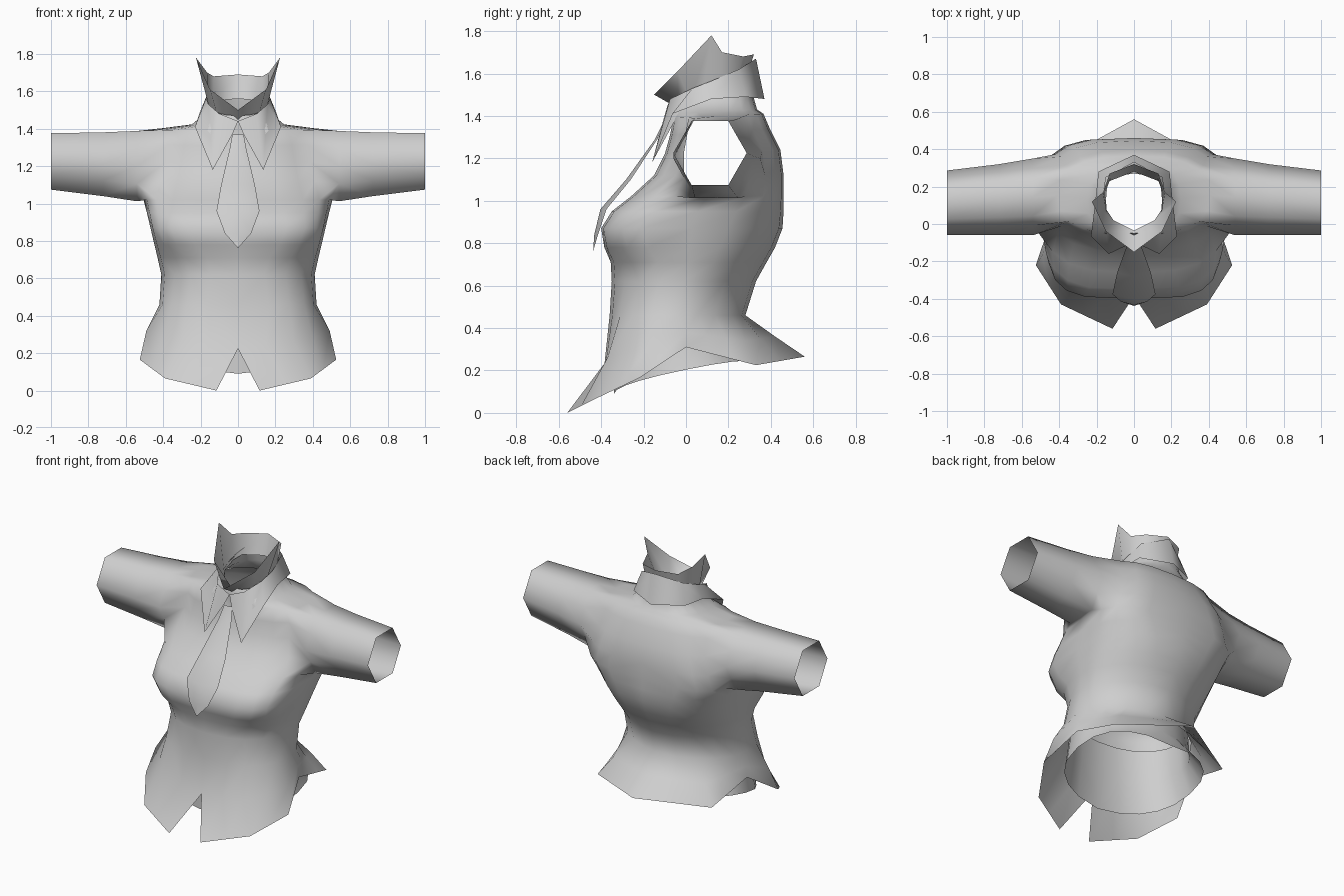
import bpy, bmesh
from math import sin, cos, radians, degrees, atan2, pi
from mathutils import Vector

cube = bpy.data.objects.get("Cube")
if cube:
    bpy.data.objects.remove(cube, do_unlink=True)

cloth = bpy.data.materials.new("light_grey_cloth")
cloth.use_nodes = True
grey = (0.62, 0.62, 0.62, 1)
cloth.diffuse_color = grey
cloth.node_tree.nodes["Principled BSDF"].inputs["Base Color"].default_value = grey

COLS = 10  # columns from front centre to back centre on one half


def half_ring(zf, zb, hw, yf, yb, pf=0.8, pb=0.8):
    """Half cross-section from front centre to back centre; low powers are squarer."""
    yc, hd, pts = (yf + yb) / 2, (yb - yf) / 2, []
    for k in range(COLS + 1):
        a = radians(180 * k / COLS - 90)
        p = pf if a < 0 else pb
        s = abs(sin(a)) ** p * (-1 if a < 0 else 1)
        x = 0 if k in (0, COLS) else hw * cos(a) ** p
        pts.append(Vector((x, yc + hd * s, zf + (zb - zf) * (s + 1) / 2)))
    return pts


def spread(keys):
    """Straight edges through key points placed at given columns."""
    pts = []
    for (k0, a), (k1, b) in zip(keys, keys[1:]):
        for k in range(k0, k1):
            pts.append(Vector(a).lerp(Vector(b), (k - k0) / (k1 - k0)))
    return pts + [Vector(keys[-1][1])]


def loft(bm, rows, skip=lambda r, c: False):
    grid = [[bm.verts.new(p) for p in row] for row in rows]
    for r in range(len(grid) - 1):
        for c in range(len(grid[0]) - 1):
            if not skip(r, c):
                bm.faces.new((grid[r][c], grid[r][c + 1],
                              grid[r + 1][c + 1], grid[r + 1][c]))
    return grid


def finish(name, bm):
    """Weld, shade smooth and mirror a half mesh across x = 0."""
    bmesh.ops.remove_doubles(bm, verts=bm.verts[:], dist=0.0001)
    bmesh.ops.recalc_face_normals(bm, faces=bm.faces[:])
    me = bpy.data.meshes.new(name)
    bm.to_mesh(me)
    bm.free()
    me.materials.append(cloth)
    me.shade_smooth()
    ob = bpy.data.objects.new(name, me)
    bpy.context.scene.collection.objects.link(ob)
    mirror = ob.modifiers.new("Mirror", "MIRROR")
    mirror.use_clip = True
    mirror.merge_threshold = 0.0005


def strip(name, rows):
    bm = bmesh.new()
    loft(bm, rows)
    finish(name, bm)


# Jacket: flared hem with a front slit, body, shoulders and neck
hem = spread([(0, (0.115, -0.56, 0)), (2, (0.39, -0.43, 0.065)),
              (4, (0.525, -0.22, 0.165)), (5, (0.45, 0, 0.31)),
              (8, (0.42, 0.33, 0.225)), (10, (0, 0.56, 0.265))])
flare = spread([(0, (0, -0.385, 0.225)), (2, (0.3, -0.37, 0.26)),
                (4, (0.49, -0.17, 0.32)), (5, (0.44, 0, 0.38)),
                (8, (0.34, 0.28, 0.34)), (10, (0, 0.42, 0.36))])
body = [half_ring(*r) for r in (
    (0.46, 0.46, 0.42, -0.36, 0.28, 0.8, 1.1),
    (0.62, 0.62, 0.41, -0.35, 0.33, 0.9, 1.05),
    (0.71, 0.71, 0.43, -0.355, 0.38, 0.8, 0.95),
    (0.78, 0.78, 0.447, -0.385, 0.42, 0.6, 0.88),
    (0.87, 0.87, 0.468, -0.4, 0.455, 0.5, 0.78),
    (0.95, 0.95, 0.487, -0.35, 0.46, 0.6, 0.68),
    (1.02, 1.02, 0.505, -0.26, 0.46, 0.7, 0.58),
    (1.12, 1.12, 0.48, -0.15, 0.46, 0.75, 0.63),
    (1.22, 1.24, 0.45, -0.1, 0.445, 0.75, 0.7),
    (1.31, 1.34, 0.44, -0.075, 0.395),
    (1.39, 1.41, 0.41, -0.06, 0.365),
    (1.41, 1.43, 0.25, -0.065, 0.335),
    (1.45, 1.5, 0.18, -0.06, 0.315),
    (1.47, 1.62, 0.15, -0.05, 0.3))]
LOW, HIGH, FRONT, BACK = 8, 12, 3, 7  # rows and columns of the armhole
jacket = bmesh.new()
grid = loft(jacket, [hem, flare] + body,
            lambda r, c: LOW <= r < HIGH and FRONT <= c < BACK)

# Six-sided sleeve drawn out from the armhole edge
edge = [grid[LOW][c] for c in range(FRONT, BACK + 1)]
edge += [grid[r][BACK] for r in range(LOW + 1, HIGH)]
edge += [grid[HIGH][c] for c in range(BACK, FRONT - 1, -1)]
edge += [grid[r][FRONT] for r in range(HIGH - 1, LOW, -1)]
angles = [round(degrees(atan2(v.co.z - 1.21, v.co.y - 0.13)) / 30) * 30 for v in edge]
previous = edge
for x, yc, zc, ry, rz in ((0.54, 0.145, 1.2, 0.205, 0.217),
                          (0.72, 0.13, 1.21, 0.19, 0.197),
                          (1.0, 0.113, 1.225, 0.173, 0.174)):
    ring = []
    for a in angles:
        f = cos(pi / 6) / cos(radians(a % 60 - 30))
        ring.append(jacket.verts.new((x, yc + ry * f * cos(radians(a)),
                                      zc + rz * f * sin(radians(a)))))
    n = len(ring)
    for i in range(n):
        j = (i + 1) % n
        jacket.faces.new((previous[i], previous[j], ring[j], ring[i]))
    previous = ring
finish("jacket", jacket)

# Undershirt tube showing below the waist, its edge raised at the sides
shirt_edge = half_ring(0.09, 0.23, 0.44, -0.34, 0.34, 0.85, 0.85)
for p in shirt_edge:
    p.z += 0.1 * p.x
strip("undershirt", [shirt_edge,
                     half_ring(0.36, 0.36, 0.4, -0.335, 0.27, 0.9, 1.05),
                     half_ring(0.55, 0.55, 0.385, -0.33, 0.27, 0.9, 1.1)])

# Fold-down collar with two long front points
strip("folded_collar", [
    spread([(0, (0.03, -0.11, 1.37)), (1, (0.135, -0.16, 1.18)),
            (2, (0.23, -0.065, 1.41)), (3, (0.207, 0.12, 1.48)),
            (4, (0.19, 0.28, 1.49)), (5, (0, 0.37, 1.48))]),
    spread([(0, (0, -0.09, 1.44)), (1, (0.1, -0.075, 1.48)),
            (2, (0.158, 0.03, 1.53)), (3, (0.17, 0.12, 1.565)),
            (4, (0.15, 0.25, 1.62)), (5, (0, 0.33, 1.67))])])

# Standing collar with flared side tips
strip("standing_collar", [
    spread([(0, (0, -0.035, 1.435)), (1, (0.11, 0.02, 1.47)),
            (2, (0.15, 0.08, 1.5)), (3, (0.155, 0.17, 1.53)),
            (4, (0.13, 0.23, 1.55)), (5, (0, 0.28, 1.56))]),
    spread([(0, (0, -0.15, 1.5)), (1, (0.15, -0.04, 1.61)),
            (2, (0.225, 0.12, 1.78)), (3, (0.165, 0.17, 1.7)),
            (4, (0.13, 0.27, 1.68)), (5, (0, 0.32, 1.69))])])

# Necktie hanging over the chest, with a soft centre ridge
strip("necktie", [[Vector((0, y - 0.25 * w, z)), Vector((w, y, z))] for z, w, y in (
    (1.37, 0.03, -0.1), (1.29, 0.045, -0.135), (1.1, 0.09, -0.26),
    (0.96, 0.115, -0.375), (0.84, 0.07, -0.415), (0.765, 0.003, -0.437))])
